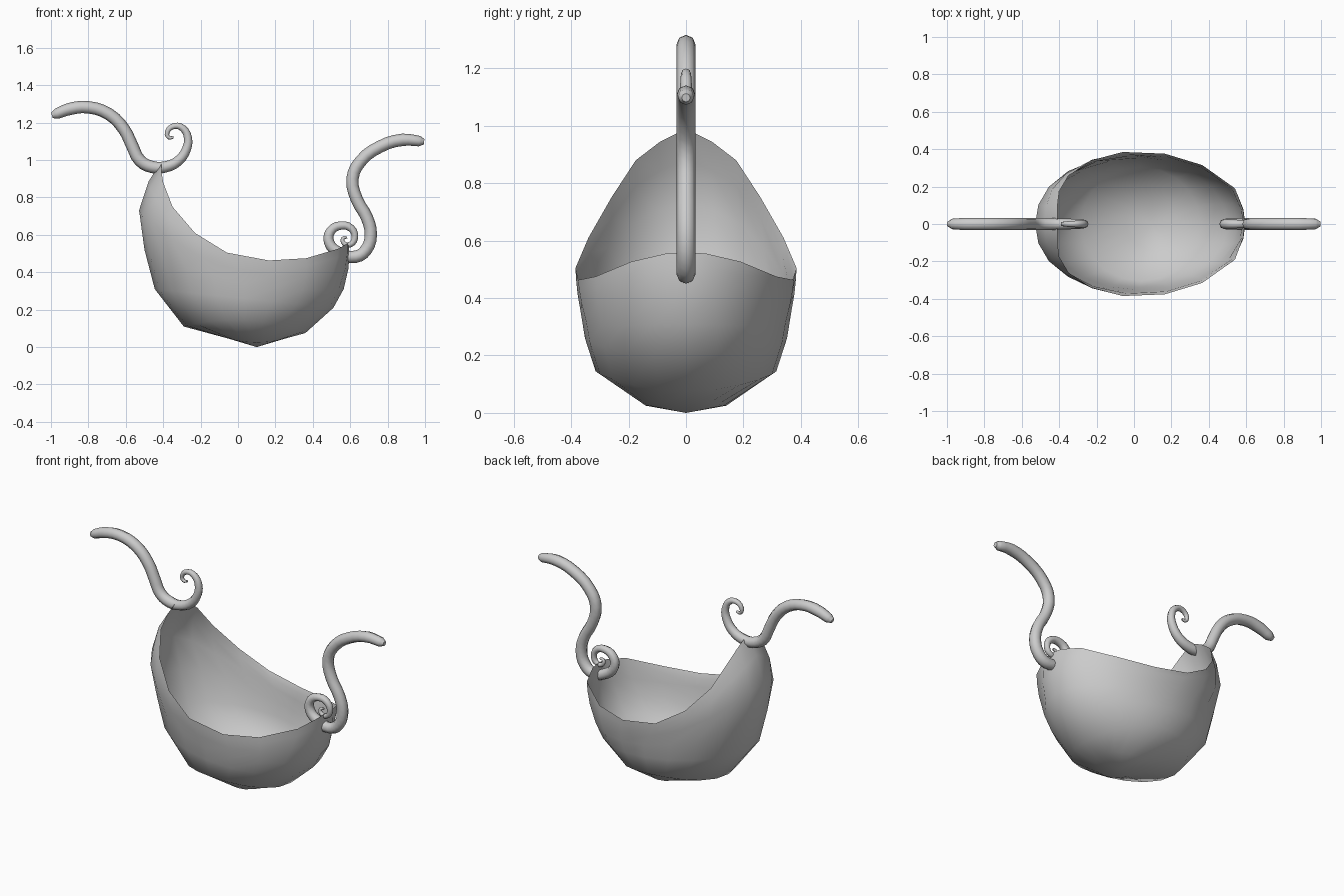
import bpy, bmesh, math

if "Cube" in bpy.data.objects:
    bpy.data.objects.remove(bpy.data.objects["Cube"])

# Half of the swooping rim, from the tall left tip to the low right tip
RIM = [(-.41, 0, .99), (-.41, .09, .945), (-.40, .175, .88), (-.35, .26, .75),
       (-.23, .34, .61), (-.06, .385, .505), (.165, .376, .463), (.365, .315, .475),
       (.54, .19, .527), (.585, .07, .555), (.59, 0, .56)]
# Tilted body rings: left x, left z, right x, right z, half width, side z
RINGS = [(-.50, .52, .565, .31, .365, .34),
         (-.445, .31, .51, .21, .352, .26), (-.29, .11, .36, .075, .315, .145),
         (-.05, .045, .24, .042, .14, .025)]
N = 10


def half_ring(xl, zl, xr, zr, w, zs):
    pts = []
    for i in range(N + 1):
        a = math.pi * i / N
        c, s = math.cos(a), math.sin(a)
        zm = (zl + zr) / 2
        pts.append(((xl + xr) / 2 - (xr - xl) / 2 * c, w * s,
                    zm + (zl - zr) / 2 * c + (zs - zm) * s * s))
    return pts


def between(t):
    """Bulging ring between the rim and the first body ring."""
    out = []
    for i, (p, q) in enumerate(zip(RIM, half_ring(*RINGS[0]))):
        c = math.cos(math.pi * i / N)
        x, y, z = (a + (b - a) * t for a, b in zip(p, q))
        bulge = 4 * t * (1 - t)
        out.append((x - bulge * c * (.07 if c > 0 else .015),
                    y * (1 + .01 * bulge), z))
    return out


# Bowl: lofted rings closed at the bottom point
bm = bmesh.new()
loops = []
for half in [RIM, between(.22), between(.55)] + [half_ring(*r) for r in RINGS]:
    full = half + [(x, -y, z) for x, y, z in half[-2:0:-1]]
    loops.append([bm.verts.new(p) for p in full])
count = 2 * N
for a, b in zip(loops, loops[1:]):
    for i in range(count):
        j = (i + 1) % count
        bm.faces.new((a[i], a[j], b[j], b[i]))
base = bm.verts.new((.1, 0, 0))
for i in range(count):
    bm.faces.new((loops[-1][i], loops[-1][(i + 1) % count], base))
bmesh.ops.recalc_face_normals(bm, faces=bm.faces)
bm.faces.ensure_lookup_table()
if bm.faces[-1].normal.z > 0:
    bmesh.ops.reverse_faces(bm, faces=bm.faces)
mesh = bpy.data.meshes.new("bowl")
bm.to_mesh(mesh)
bm.free()
bowl = bpy.data.objects.new("bowl", mesh)
bpy.context.collection.objects.link(bowl)

# Thin wall that runs out to a sharp edge at the rim
wall = bowl.vertex_groups.new(name="wall")
wall.add(list(range(count, len(mesh.vertices))), 1.0, 'REPLACE')
shell = bowl.modifiers.new("shell", 'SOLIDIFY')
shell.thickness = .012
shell.offset = -1
shell.use_rim = False
shell.vertex_group = "wall"
weld = bowl.modifiers.new("weld", 'WELD')
weld.merge_threshold = .0005
bpy.context.view_layer.objects.active = bowl
bowl.select_set(True)
bpy.ops.object.modifier_apply(modifier="shell")
bpy.ops.object.modifier_apply(modifier="weld")
bpy.ops.object.shade_smooth_by_angle(angle=math.radians(60))


def scroll(name, path, thick):
    """Round tube in the y = 0 plane, tapering after point number thick."""
    cu = bpy.data.curves.new(name, 'CURVE')
    cu.dimensions = '3D'
    cu.twist_mode = 'MINIMUM'
    cu.bevel_depth = .033
    cu.bevel_resolution = 2
    cu.resolution_u = 3
    cu.use_fill_caps = True
    sp = cu.splines.new('BEZIER')
    sp.bezier_points.add(len(path) - 1)
    for i, (p, (x, z)) in enumerate(zip(sp.bezier_points, path)):
        p.co = (x, 0, z)
        p.handle_left_type = p.handle_right_type = 'AUTO'
        t = max(0, (i - thick) / (len(path) - 1 - thick))
        p.radius = 1 - .78 * t
    sp.bezier_points[0].radius = .45
    sp.bezier_points[1].radius = .85
    ob = bpy.data.objects.new(name, cu)
    bpy.context.collection.objects.link(ob)
    bpy.ops.object.select_all(action='DESELECT')
    bpy.context.view_layer.objects.active = ob
    ob.select_set(True)
    bpy.ops.object.convert(target='MESH')
    bpy.ops.object.shade_smooth_by_angle(angle=math.radians(50))


# Scrolled handles, from the outer tip to the inner curl
scroll("left_handle",
       [(-.995, 1.238), (-.97, 1.247), (-.90, 1.273), (-.80, 1.282), (-.69, 1.245),
        (-.61, 1.165), (-.565, 1.075), (-.525, .998), (-.46, .963), (-.39, .963),
        (-.32, .995), (-.275, 1.06), (-.268, 1.12), (-.295, 1.17), (-.34, 1.182),
        (-.378, 1.15), (-.37, 1.12), (-.345, 1.122)], 8)
scroll("right_handle",
       [(.995, 1.098), (.97, 1.101), (.88, 1.108), (.76, 1.072), (.655, .993),
        (.612, .90), (.635, .79), (.69, .69), (.71, .60), (.685, .52), (.63, .483),
        (.54, .505), (.487, .56), (.495, .62), (.55, .65), (.605, .635),
        (.625, .585), (.60, .548), (.568, .553), (.56, .58), (.582, .588)], 10)
